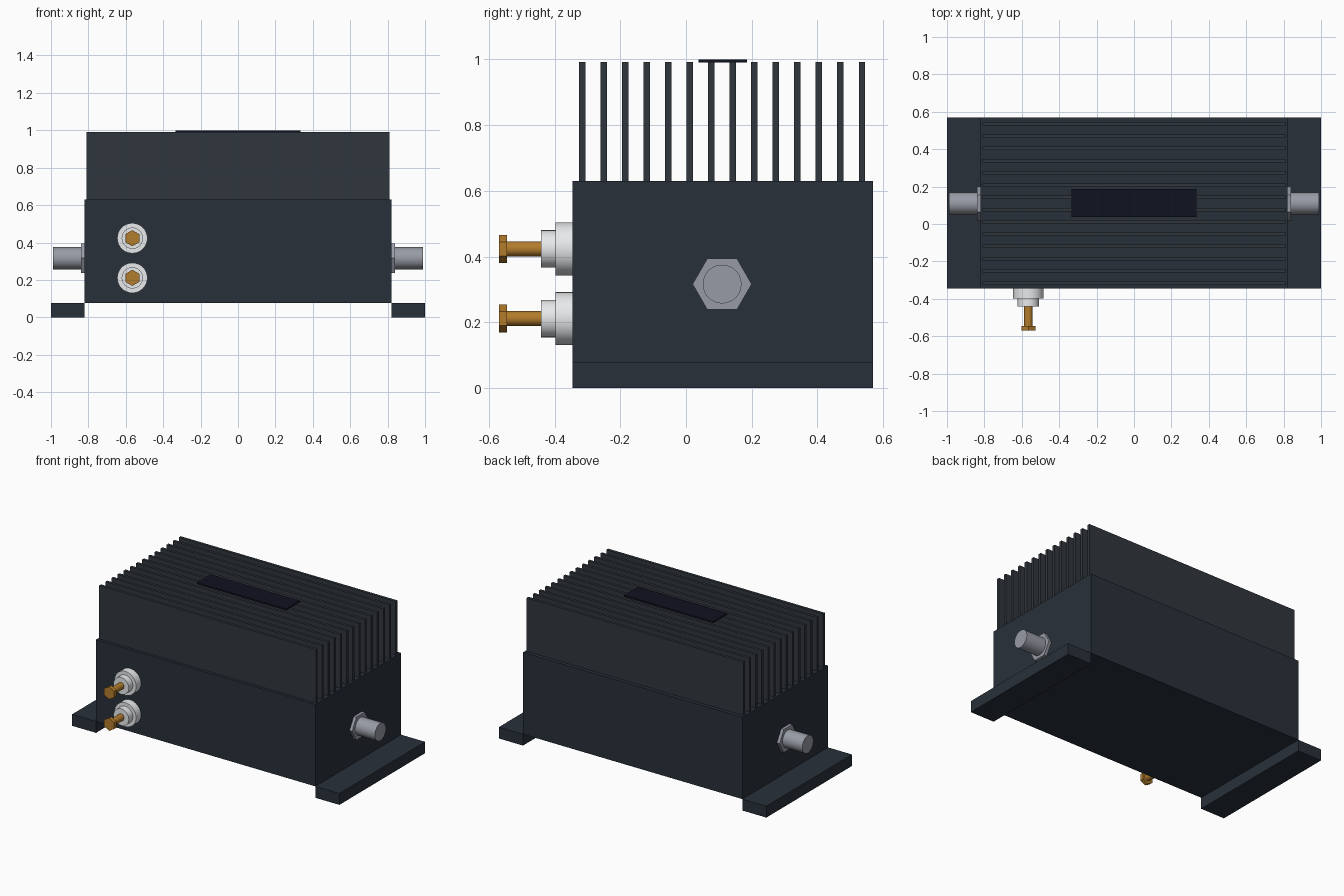
import bpy, bmesh, math

if "Cube" in bpy.data.objects:
    bpy.data.objects.remove(bpy.data.objects["Cube"])


def material(name, rgb):
    m = bpy.data.materials.new(name)
    m.diffuse_color = (*rgb, 1)
    m.use_nodes = True
    m.node_tree.nodes["Principled BSDF"].inputs["Base Color"].default_value = m.diffuse_color
    return m


CASE = material("dark_case", (0.022, 0.030, 0.042))
FIN = material("dark_fin", (0.030, 0.037, 0.047))
LABEL = material("label_black", (0.005, 0.006, 0.015))
STEEL = material("steel", (0.31, 0.33, 0.38))
WHITE = material("insulator_white", (0.80, 0.82, 0.84))
BRASS = material("brass", (0.45, 0.20, 0.025))


def finish(name, bm, mat):
    bmesh.ops.recalc_face_normals(bm, faces=bm.faces)
    mesh = bpy.data.meshes.new(name)
    bm.to_mesh(mesh)
    bm.free()
    mesh.materials.append(mat)
    ob = bpy.data.objects.new(name, mesh)
    bpy.context.collection.objects.link(ob)
    return ob


def box(name, x, y, z, mat):
    bm = bmesh.new()
    bmesh.ops.create_cube(bm, size=1)
    for v in bm.verts:
        v.co = [(r[0] + r[1]) / 2 + c * (r[1] - r[0]) for c, r in zip(v.co, (x, y, z))]
    return finish(name, bm, mat)


def prism(name, place, a, b, radius, sides, mat):
    """Round or hexagonal bar; place(along, u, v) maps it into the scene."""
    bm = bmesh.new()
    ring = [(radius * math.cos(2 * math.pi * i / sides),
             radius * math.sin(2 * math.pi * i / sides)) for i in range(sides)]
    ends = [[bm.verts.new(place(t, u, v)) for u, v in ring] for t in (a, b)]
    for i in range(sides):
        j = (i + 1) % sides
        bm.faces.new((ends[0][i], ends[0][j], ends[1][j], ends[1][i]))
    for e in ends:
        bm.faces.new(e)
    ob = finish(name, bm, mat)
    if sides > 8:
        bpy.context.view_layer.objects.active = ob
        ob.select_set(True)
        bpy.ops.object.shade_smooth_by_angle(angle=math.radians(30))
        ob.select_set(False)
    return ob


FRONT, BACK = -0.345, 0.57

# Main case and label plate
box("case", (-0.82, 0.82), (FRONT, BACK), (0.077, 0.63), CASE)
box("label_plate", (-0.333, 0.333), (0.038, 0.186), (0.99, 1.0), LABEL)

# Cooling fins
for i in range(14):
    y = -0.316 + i * 0.0655
    box(f"cooling_fin_{i + 1}", (-0.81, 0.81), (y - 0.0095, y + 0.0095), (0.62, 0.992), FIN)

# Mounting flanges and end connectors, mirrored left and right
for side, s in (("left", -1), ("right", 1)):
    box(f"mounting_flange_{side}", sorted((s * 0.82, s * 1.0)), (FRONT, BACK), (0, 0.077), CASE)

    def along_x(t, u, v, s=s):
        return (s * t, 0.11 + u, 0.316 + v)

    prism(f"connector_nut_{side}", along_x, 0.81, 0.84, 0.09, 6, STEEL)
    prism(f"connector_barrel_{side}", along_x, 0.83, 0.988, 0.059, 32, STEEL)

# Front terminals: stepped insulator, brass stud, hexagonal head
for level, z in (("lower", 0.211), ("upper", 0.423)):
    def along_y(t, u, v, z=z):
        return (-0.565 + v, t, z + u)

    prism(f"insulator_base_{level}", along_y, FRONT + 0.01, -0.397, 0.081, 32, WHITE)
    prism(f"insulator_collar_{level}", along_y, -0.39, -0.441, 0.057, 32, WHITE)
    prism(f"terminal_stud_{level}", along_y, -0.43, -0.55, 0.023, 24, BRASS)
    prism(f"terminal_head_{level}", along_y, -0.545, -0.57, 0.043, 6, BRASS)
